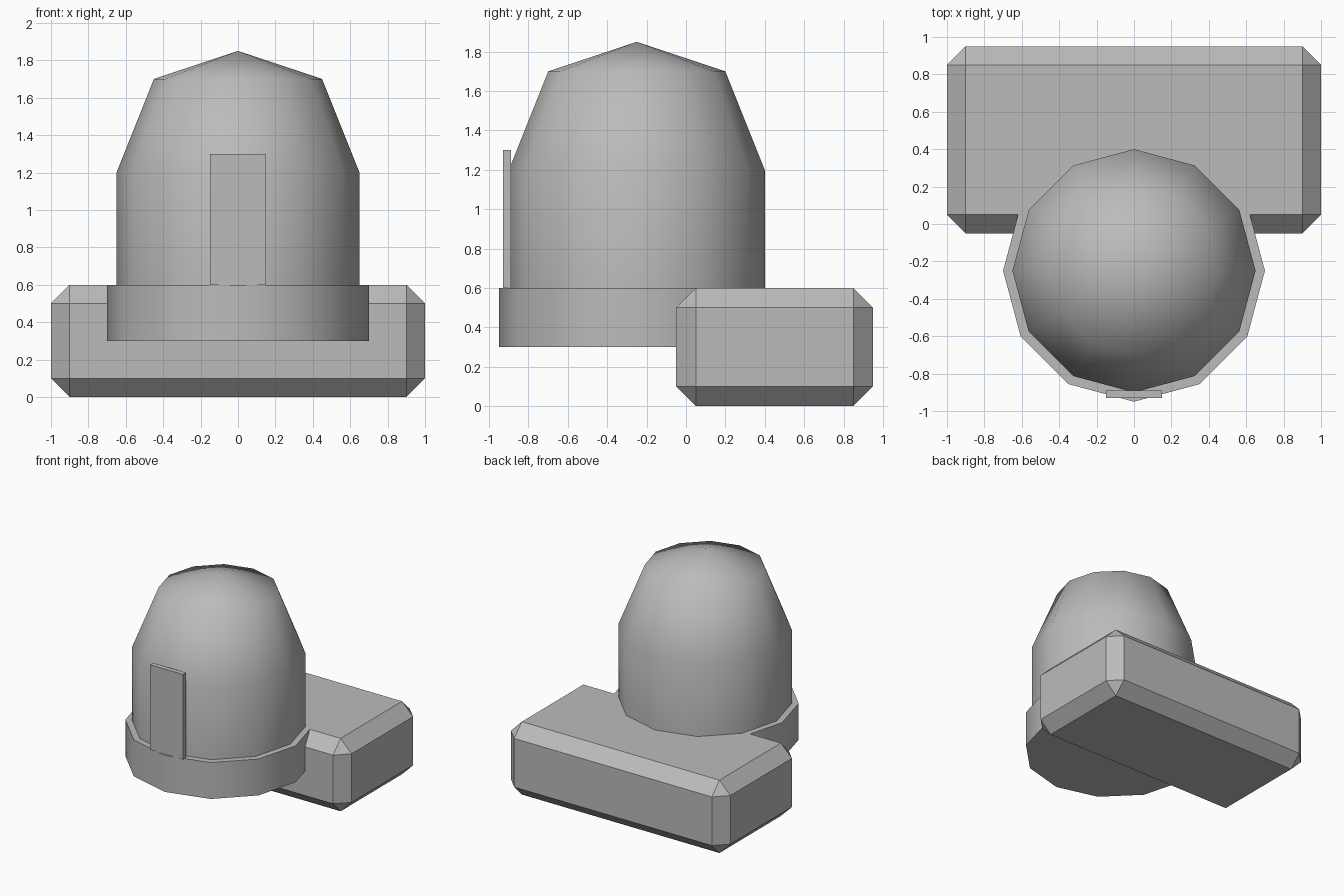
import bpy, bmesh, math

if "Cube" in bpy.data.objects:
    bpy.data.objects.remove(bpy.data.objects["Cube"])

grey = bpy.data.materials.new("plain grey")
grey.diffuse_color = (0.5, 0.5, 0.5, 1)
grey.use_nodes = True
grey.node_tree.nodes["Principled BSDF"].inputs["Base Color"].default_value = grey.diffuse_color

SIDES = 12
CENTRE_Y = -0.25


def finish(name, bm, smooth=False):
    bmesh.ops.recalc_face_normals(bm, faces=bm.faces)
    mesh = bpy.data.meshes.new(name)
    bm.to_mesh(mesh)
    bm.free()
    mesh.materials.append(grey)
    obj = bpy.data.objects.new(name, mesh)
    bpy.context.collection.objects.link(obj)
    if smooth:
        bpy.ops.object.select_all(action='DESELECT')
        obj.select_set(True)
        bpy.context.view_layer.objects.active = obj
        bpy.ops.object.shade_smooth_by_angle(angle=math.radians(60))
    return obj


def box(name, lo, hi, chamfer=0):
    bm = bmesh.new()
    bmesh.ops.create_cube(bm, size=1)
    for v in bm.verts:
        v.co = [(a + b) / 2 + c * (b - a) for a, b, c in zip(lo, hi, v.co)]
    if chamfer:
        bmesh.ops.bevel(bm, geom=bm.edges[:], offset=chamfer, segments=1,
                        affect='EDGES', profile=0.5)
    return finish(name, bm)


def revolve(name, profile):
    """Twelve-sided solid from (radius, z) points; a zero radius makes a point."""
    bm = bmesh.new()
    rings = []
    for r, z in profile:
        if r == 0:
            rings.append([bm.verts.new((0, CENTRE_Y, z))] * SIDES)
        else:
            rings.append([bm.verts.new((r * math.cos(math.tau * i / SIDES),
                                        CENTRE_Y + r * math.sin(math.tau * i / SIDES), z))
                          for i in range(SIDES)])
    for low, high in zip(rings, rings[1:]):
        for i in range(SIDES):
            j = (i + 1) % SIDES
            bm.faces.new(dict.fromkeys([low[i], low[j], high[j], high[i]]))
    for ring in (rings[0], rings[-1]):
        if ring[0] is not ring[1]:
            bm.faces.new(ring)
    return finish(name, bm, smooth=True)


# Chamfered block at the back
box("base_block", (-1, -0.05, 0), (1, 0.95, 0.6), chamfer=0.1)

# Collar under the dome
revolve("collar", [(0.7, 0.3), (0.7, 0.6)])

# Tapered dome with a shallow pointed cap
revolve("dome", [(0.65, 0.59), (0.65, 1.2), (0.45, 1.7), (0, 1.85)])

# Upright plate on the front
box("front_plate", (-0.15, -0.93, 0.6), (0.15, -0.89, 1.3))
